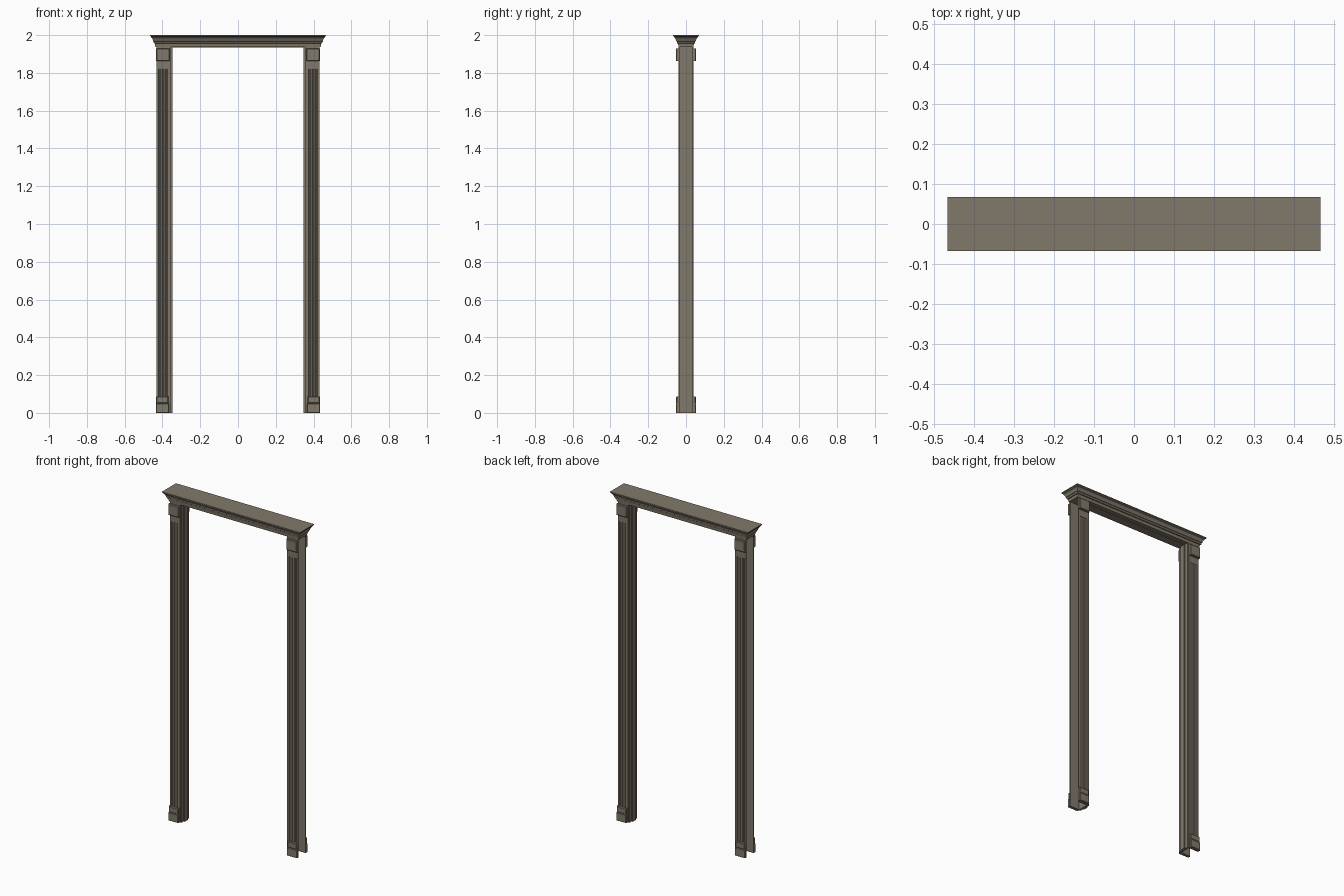
import bpy, bmesh

if "Cube" in bpy.data.objects:
    bpy.data.objects.remove(bpy.data.objects["Cube"])


def make(name, rings, closed=True):
    """Skin a stack of equal-length point rings into a capped solid."""
    bm = bmesh.new()
    rows = [[bm.verts.new(p) for p in r] for r in rings]
    n = len(rows[0])
    for a, b in zip(rows, rows[1:]):
        for i in range(n):
            j = (i + 1) % n
            bm.faces.new((a[i], a[j], b[j], b[i]))
    bm.faces.new(rows[0][::-1])
    bm.faces.new(rows[-1])
    bmesh.ops.recalc_face_normals(bm, faces=bm.faces)
    me = bpy.data.meshes.new(name)
    bm.to_mesh(me)
    bm.free()
    ob = bpy.data.objects.new(name, me)
    bpy.context.collection.objects.link(ob)
    me.materials.append(wood)
    return ob


def box(name, x0, x1, y0, y1, z0, z1):
    r = [(x0, y0), (x1, y0), (x1, y1), (x0, y1)]
    return make(name, [[(x, y, z) for x, y in r] for z in (z0, z1)])


def prism(name, outline, z0, z1):
    return make(name, [[(x, y, z) for x, y in outline] for z in (z0, z1)])


def block(name, x0, x1, y_back, y_face, z0, z1, c=0.004):
    """Block with a chamfered face pointing away from the wall."""
    s = 1 if y_face > y_back else -1
    rings = []
    for y, d in ((y_back, 0), (y_face - s * c, 0), (y_face, c)):
        rings.append([(x0 + d, y, z0 + d), (x1 - d, y, z0 + d),
                      (x1 - d, y, z1 - d), (x0 + d, y, z1 - d)])
    return make(name, rings)


def mirrored(ob, x=False, y=False):
    m = ob.modifiers.new("mirror", 'MIRROR')
    m.use_axis = (x, y, False)
    m.use_clip = False
    m.use_mirror_merge = False


wood = bpy.data.materials.new("weathered_wood")
wood.diffuse_color = (0.22, 0.19, 0.145, 1)
wood.use_nodes = True
wood.node_tree.nodes["Principled BSDF"].inputs["Base Color"].default_value = wood.diffuse_color

# fluted casing board, open channel behind it
XI, XO, YF, YB, TOP = 0.362, 0.432, -0.040, -0.032, 1.945
outline = [(XI, YB), (XI, YF)]
for c in (0.379, 0.397, 0.415):
    outline += [(c - 0.006, YF), (c - 0.003, YF + 0.004),
                (c + 0.003, YF + 0.004), (c + 0.006, YF)]
outline += [(XO, YF), (XO, YB)]
mirrored(prism("fluted_casing", outline, 0, 1.82), True, True)
mirrored(box("casing_head", XI, XO, YF, YB, 1.82, TOP), True, True)

# stepped side jamb with door stop
jamb = [(0.368, -0.037), (0.355, -0.037), (0.355, -0.016), (0.348, -0.016),
        (0.348, 0.016), (0.355, 0.016), (0.355, 0.037), (0.368, 0.037)]
mirrored(prism("side_jamb", jamb, 0, TOP), True)

# corner blocks and two-tier plinth blocks
mirrored(block("corner_block", 0.362, 0.434, -0.036, -0.054, 1.862, 1.93), True, True)
mirrored(block("plinth_lower", 0.366, 0.434, -0.036, -0.054, 0, 0.05, 0.003), True, True)
mirrored(block("plinth_upper", 0.368, 0.433, -0.036, -0.052, 0.05, 0.087), True, True)

# head jamb and stop across the opening
box("head_jamb", -0.434, 0.434, -0.038, 0.038, 1.941, 1.95)
box("head_stop", -0.352, 0.352, -0.016, 0.016, 1.934, 1.942)

# crown moulding: (half depth, height), returned around the ends
crown = [(0.040, 1.938), (0.042, 1.955), (0.047, 1.957), (0.049, 1.966),
         (0.052, 1.968), (0.053, 1.975), (0.057, 1.983), (0.062, 1.988),
         (0.062, 1.991), (0.068, 1.995), (0.068, 2.0)]
rings = []
for y, z in crown:
    x = y + 0.398
    rings.append([(-x, -y, z), (x, -y, z), (x, y, z), (-x, y, z)])
make("crown_moulding", rings)
